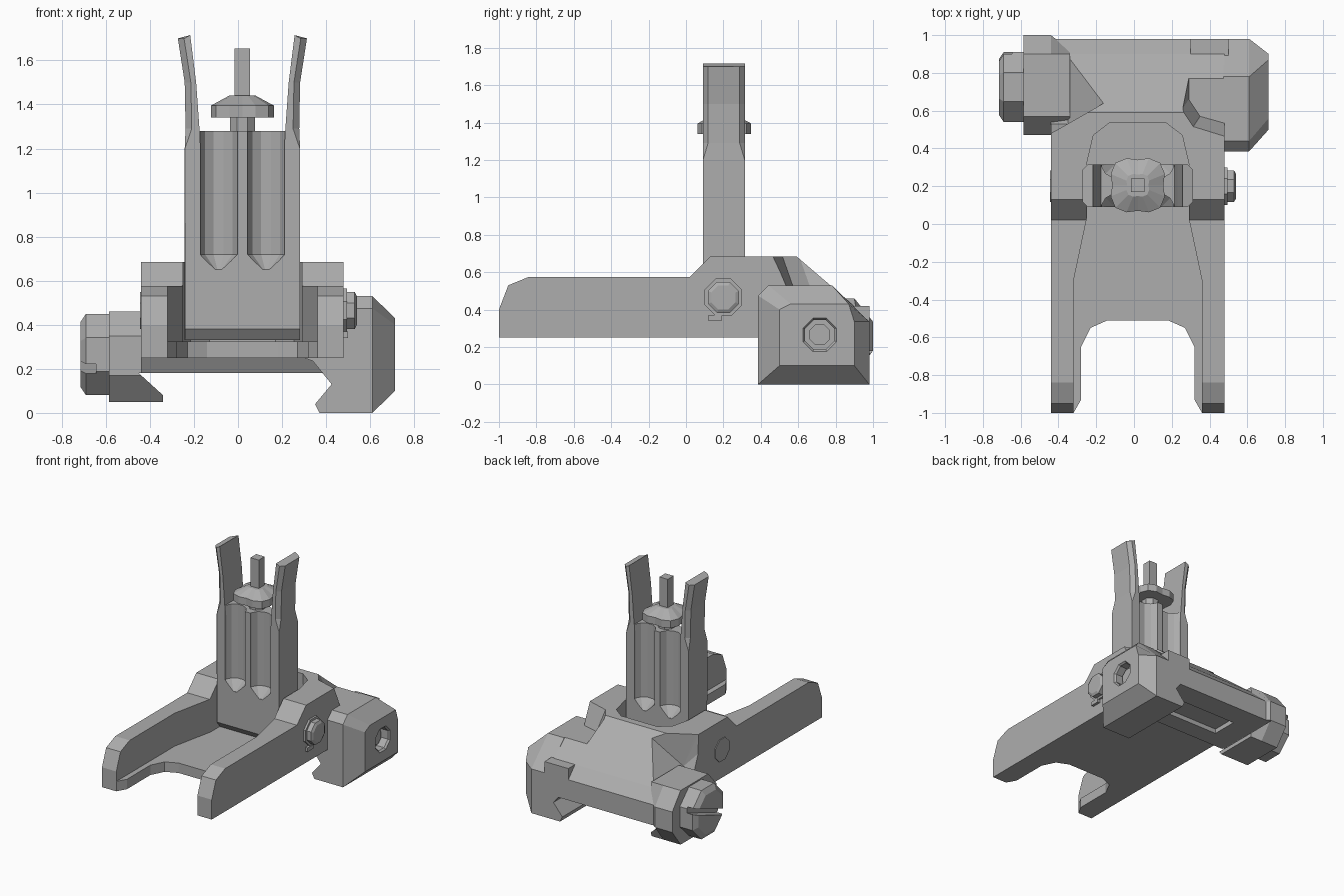
import bpy, bmesh, math
from mathutils import Vector

if "Cube" in bpy.data.objects:
    bpy.data.objects.remove(bpy.data.objects["Cube"])

grey = bpy.data.materials.new("gunmetal grey")
grey.diffuse_color = (0.42, 0.42, 0.42, 1)
grey.use_nodes = True
grey.node_tree.nodes["Principled BSDF"].inputs["Base Color"].default_value = grey.diffuse_color
CX = 0.02  # centre plane of the base and upright


def finish(bm, name):
    bmesh.ops.recalc_face_normals(bm, faces=bm.faces)
    me = bpy.data.meshes.new(name)
    bm.to_mesh(me)
    bm.free()
    ob = bpy.data.objects.new(name, me)
    me.materials.append(grey)
    bpy.context.collection.objects.link(ob)
    return ob


def loft(name, rings):
    """Closed solid through matching rings of 3D points."""
    bm = bmesh.new()
    vs = [[bm.verts.new(p) for p in r] for r in rings]
    n = len(rings[0])
    for a, b in zip(vs, vs[1:]):
        for i in range(n):
            j = (i + 1) % n
            bm.faces.new((a[i], a[j], b[j], b[i]))
    bm.faces.new(vs[0][::-1])
    bm.faces.new(vs[-1])
    return finish(bm, name)


def prism(name, pts, axis, lo, hi):
    """Extrude a 2D outline along an axis; the outline uses the other two axes in order."""
    def put(p, h):
        p = list(p)
        p.insert("xyz".index(axis), h)
        return p
    return loft(name, [[put(p, h) for p in pts] for h in (lo, hi)])


def box(name, x, y, z):
    return prism(name, [(x[0], y[0]), (x[1], y[0]), (x[1], y[1]), (x[0], y[1])], "z", *z)


def hull(name, pts):
    bm = bmesh.new()
    for p in pts:
        bm.verts.new(p)
    res = bmesh.ops.convex_hull(bm, input=bm.verts)
    bmesh.ops.delete(bm, geom=[v for v in bm.verts if not v.link_faces], context='VERTS')
    return finish(bm, name)


def lathe_rings(axis, centre, steps, n=8, turn=0.5):
    """Polygon rings (height, radius) about the x or z axis."""
    rings = []
    for h, r in steps:
        ring = []
        for i in range(n):
            t = 2 * math.pi * (i + turn) / n
            u, v = centre[0] + r * math.cos(t), centre[1] + r * math.sin(t)
            ring.append((h, u, v) if axis == "x" else (u, v, h))
        rings.append(ring)
    return rings


def cut(ob, *cutters):
    for c in cutters:
        m = ob.modifiers.new("cut", 'BOOLEAN')
        m.object, m.operation, m.solver = c, 'DIFFERENCE', 'EXACT'
        bpy.context.view_layer.objects.active = ob
        bpy.ops.object.modifier_apply(modifier=m.name)
        bpy.data.objects.remove(c)


def mirrored(half):
    """Complete an outline given as (distance from centre, y) for the left side."""
    return [(CX - d, y) for d, y in half] + [(CX + d, y) for d, y in reversed(half)]


# Base with two forward arms
base = prism("base", [(-1, .25), (-1, .40), (-.95, .53), (-.84, .575), (.02, .575), (.13, .685),
                      (.59, .685), (.90, .42), (.98, .335), (.98, .18), (.46, .18), (.42, .25)],
             "x", -.44, .48)
channel = prism("channel", mirrored([(.34, -1.1), (.34, -.3), (.27, .03), (.27, .32),
                                     (.235, .47), (.15, .535)]), "z", .325, 1)
notch = prism("notch", mirrored([(.35, -1.1), (.34, -1), (.30, -.93), (.30, -.65), (.25, -.55),
                                 (.16, -.51)]), "z", 0, .4)
right_relief = loft("right_relief", [
    [(.60, .50, .53), (.35, .57, .53), (.29, .66, .53), (.29, .9, .53), (.60, .9, .53)],
    [(.60, .42, .70), (.31, .51, .70), (.25, .60, .70), (.25, .9, .70), (.60, .9, .70)]])
left_relief = hull("left_relief", [(-.16, .64, .645), (-.44, .48, .69), (-.35, .89, .43), (-.35, .53, .44),
                                   (-.6, .40, .72), (-.6, .89, .43), (-.6, .53, .40), (-.35, .89, .75),
                                   (-.6, .89, .75), (-.16, .64, .75), (-.44, .48, .75)])
slot = box("slot", (-.26, .30), (.60, .80), (.1, .215))
cut(base, channel, notch, right_relief, left_relief, slot)

# Right rail clamp: hooked inner jaw and chamfered outer block
jaw = prism("right_jaw", [(.30, .25), (.34, .235), (.425, .13), (.35, .04), (.37, 0), (.50, 0), (.50, .42),
                          (.30, .42)], "y", .385, .98)
outer = [(y, z) for y, z in [(.385, 0), (.98, 0), (.98, .335), (.78, .53), (.44, .53), (.385, .475)]]
face = [(.50, .1), (.90, .1), (.90, .335), (.87, .43), (.56, .43), (.50, .40)]
block = loft("right_clamp", [[(.475, y, z) for y, z in outer], [(.61, y, z) for y, z in outer],
                             [(.713, y, z) for y, z in face]])
cut(block, loft("bolt_hole", lathe_rings("x", (.715, .265), [(.64, .085), (.70, .085), (.72, .102)])))
loft("clamp_bolt", lathe_rings("x", (.715, .265), [(.63, .06), (.66, .06)]))

# Left rail clamp
octo = [(.47, .17), (.57, .05), (.90, .05), (1.0, .18), (1.0, .335), (.90, .46), (.57, .46), (.47, .35)]
left = loft("left_clamp", [[(-.585, y, z) for y, z in octo], [(-.44, y, z) for y, z in octo],
                           [(-.34, min(y, .92), z) for y, z in octo]])
cut(left, prism("rail_groove", [(-.45, .18), (-.34, .08), (-.30, .08), (-.30, .18)], "y", .3, 1.1))

# Slotted clamp knob
knob = loft("clamp_knob", lathe_rings("x", (.725, .265), [(-.57, .2), (-.69, .2), (-.715, .16)]))
s = box("knob_slot", (-.8, -.645), (-.3, .3), (-.022, .022))
s.rotation_euler.x = math.radians(20)
s.location = (0, .725, .265)
bpy.context.view_layer.update()
cut(knob, s)

# Folding upright with front and back flutes
upright = prism("upright", [(.09, .38), (.13, .33), (.27, .33), (.315, .38), (.315, 1.28), (.09, 1.28)],
                "x", CX - .2, CX + .2)
flutes = []
for x in (CX - .108, CX + .108):
    for y in (.075, .33):
        flutes.append(loft("flute", lathe_rings("z", (x, y), [(.65, .02), (.72, .088), (1.4, .088)], 12)))
cut(upright, *flutes)

for side, label in ((-1, "left"), (1, "right")):
    # Side rails of the upright rising into flared ears
    rings = []
    for z, xi, xo, c in [(.33, .19, .262, .001), (1.2, .19, .262, .001), (1.29, .195, .258, .028),
                         (1.5, .21, .262, .028), (1.70, .237, .293, .028)]:
        a, b = (.09, .315) if z > .4 else (.13, .27)
        pts = [(xi, a), (xo - c, a), (xo, a + c), (xo, b - c), (xo - c, b), (xi, b)]
        top = .015 if z > 1.6 else 0
        rings.append([(CX + side * x, y, z + (top if x == xi else 0)) for x, y in pts])
    rings.insert(1, [(p[0], {.13: .09, .27: .315}.get(p[1], p[1]), .38) for p in rings[0]])
    loft(label + "_ear", rings)

# Sight post, stem and notched adjustment wheel
box("sight_post", (-.015, .055), (.17, .24), (1.27, 1.655))
loft("wheel_stem", lathe_rings("z", (CX, .205), [(1.2, .062), (1.36, .062)]))
wheel = []
for z, k in ((1.34, 1), (1.395, 1), (1.44, .42)):
    wheel.append([(CX + r * k * math.cos(t), .205 + r * k * math.sin(t), z)
                  for i in range(16)
                  for t, r in [(math.pi * i / 8, (.135, .155, .168, .155)[i % 4])]])
loft("adjustment_wheel", wheel)

# Pivot pin head with retaining tab
loft("pivot_head", lathe_rings("x", (.2, .465), [(.46, .108), (.495, .108), (.495, .09), (.53, .09),
                                                 (.54, .07)]))
box("pivot_tab", (.47, .50), (.12, .19), (.34, .37))
loft("pivot_end", lathe_rings("x", (.2, .465), [(-.446, .09), (-.40, .09)]))
